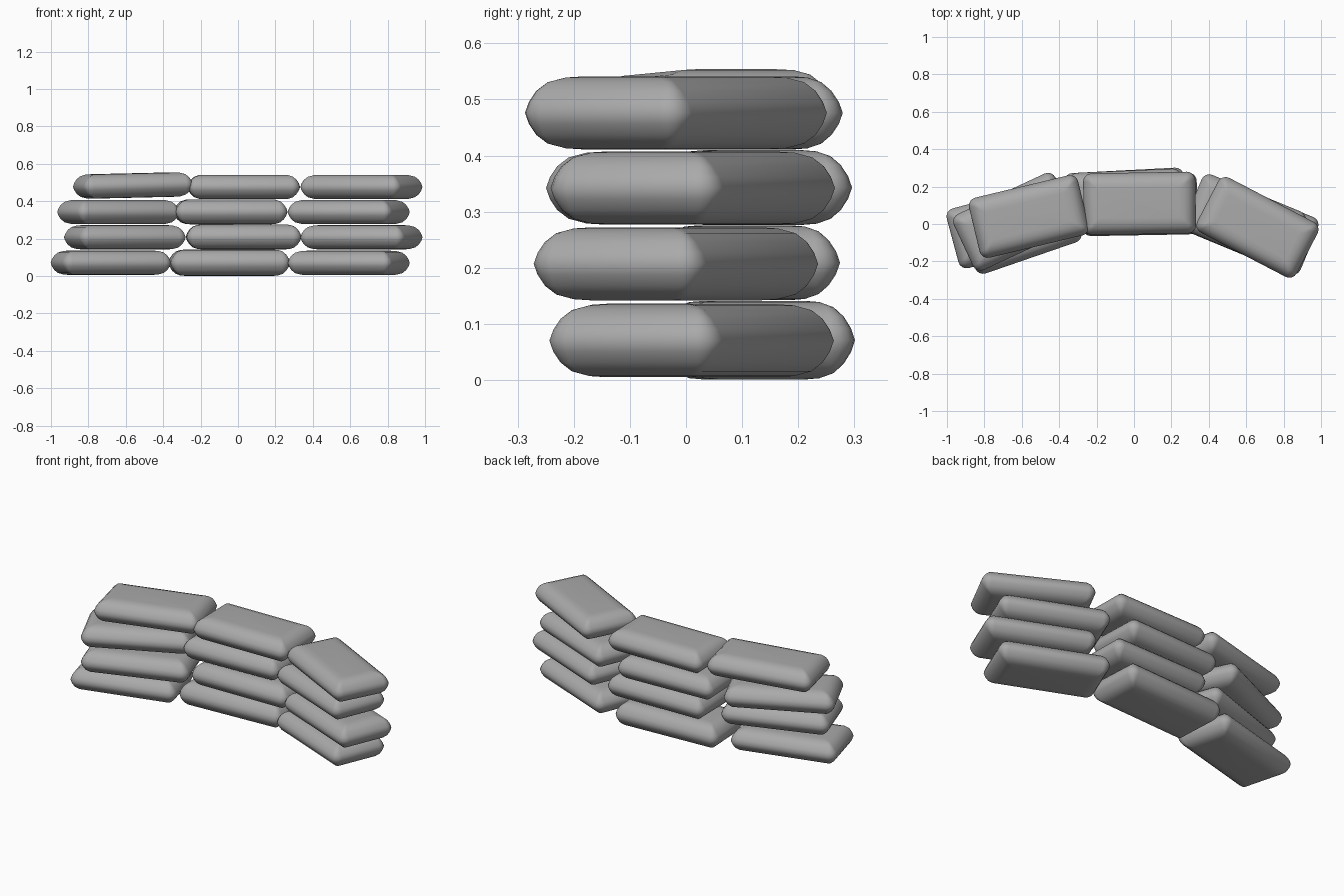
import bpy, bmesh
from math import radians, cos, sin, pi

cube = bpy.data.objects.get("Cube")
if cube:
    bpy.data.objects.remove(cube, do_unlink=True)

# One plain grey cloth colour
cloth = bpy.data.materials.new("grey_cloth")
cloth.use_nodes = True
GREY = (0.4, 0.4, 0.4, 1)
cloth.diffuse_color = GREY
cloth.node_tree.nodes["Principled BSDF"].inputs["Base Color"].default_value = GREY

CORNER = 0.045
# Edge profile from the seam to the flat: (inset, fraction of half height)
EDGE = [(0, 0), (0.007, 0.3), (0.02, 0.6), (0.038, 0.84), (0.062, 0.97), (0.085, 1)]
PROFILE = [(d, -h) for d, h in reversed(EDGE)] + EDGE[1:]


def rounded_ring(bm, length, width, inset, z):
    """Rounded rectangle of vertices, inset from the full outline."""
    r = max(CORNER - inset, 0.014)
    cx, cy = length / 2 - inset - r, width / 2 - inset - r
    ring = []
    for corner, (sx, sy) in enumerate([(1, 1), (-1, 1), (-1, -1), (1, -1)]):
        for step in range(5):
            a = (corner + step / 4) * pi / 2
            ring.append(bm.verts.new((sx * cx + r * cos(a), sy * cy + r * sin(a), z)))
    return ring


def sandbag(name, x, y, z, turn, length=0.6, width=0.33, height=0.13, tilt=0):
    bm = bmesh.new()
    rings = [rounded_ring(bm, length, width, d, h * height / 2) for d, h in PROFILE]
    for low, high in zip(rings, rings[1:]):
        for i in range(len(low)):
            j = (i + 1) % len(low)
            bm.faces.new((low[i], low[j], high[j], high[i]))
    bm.faces.new(rings[0][::-1])
    bm.faces.new(rings[-1])
    for face in bm.faces:
        face.smooth = True
    mesh = bpy.data.meshes.new(name)
    bm.to_mesh(mesh)
    bm.free()
    mesh.materials.append(cloth)
    bag = bpy.data.objects.new(name, mesh)
    bag.location = (x, y, z)
    bag.rotation_euler = (0, radians(tilt), radians(turn))
    bpy.context.collection.objects.link(bag)


# Bottom row
sandbag("sandbag_row1_right", -0.68, -0.01, 0.071, 15)
sandbag("sandbag_row1_middle", -0.047, 0.122, 0.071, 3, length=0.64, height=0.14)
sandbag("sandbag_row1_left", 0.592, 0.01, 0.07, -22.5)

# Second row
sandbag("sandbag_row2_right", -0.605, -0.025, 0.207, 19)
sandbag("sandbag_row2_middle", 0.03, 0.105, 0.209, 1, length=0.615, height=0.133)
sandbag("sandbag_row2_left", 0.66, -0.018, 0.207, -22.5)

# Third row
sandbag("sandbag_row3_right", -0.64, 0.012, 0.342, 25)
sandbag("sandbag_row3_middle", -0.04, 0.12, 0.343, 2.5, height=0.133)
sandbag("sandbag_row3_left", 0.592, 0.012, 0.342, -22.5)

# Top row, with one bag resting slightly askew
sandbag("sandbag_row4_right", -0.562, 0.04, 0.484, 13.5, tilt=-1.3)
sandbag("sandbag_row4_middle", 0.03, 0.11, 0.476, 1)
sandbag("sandbag_row4_left", 0.66, -0.018, 0.476, -27.5)
